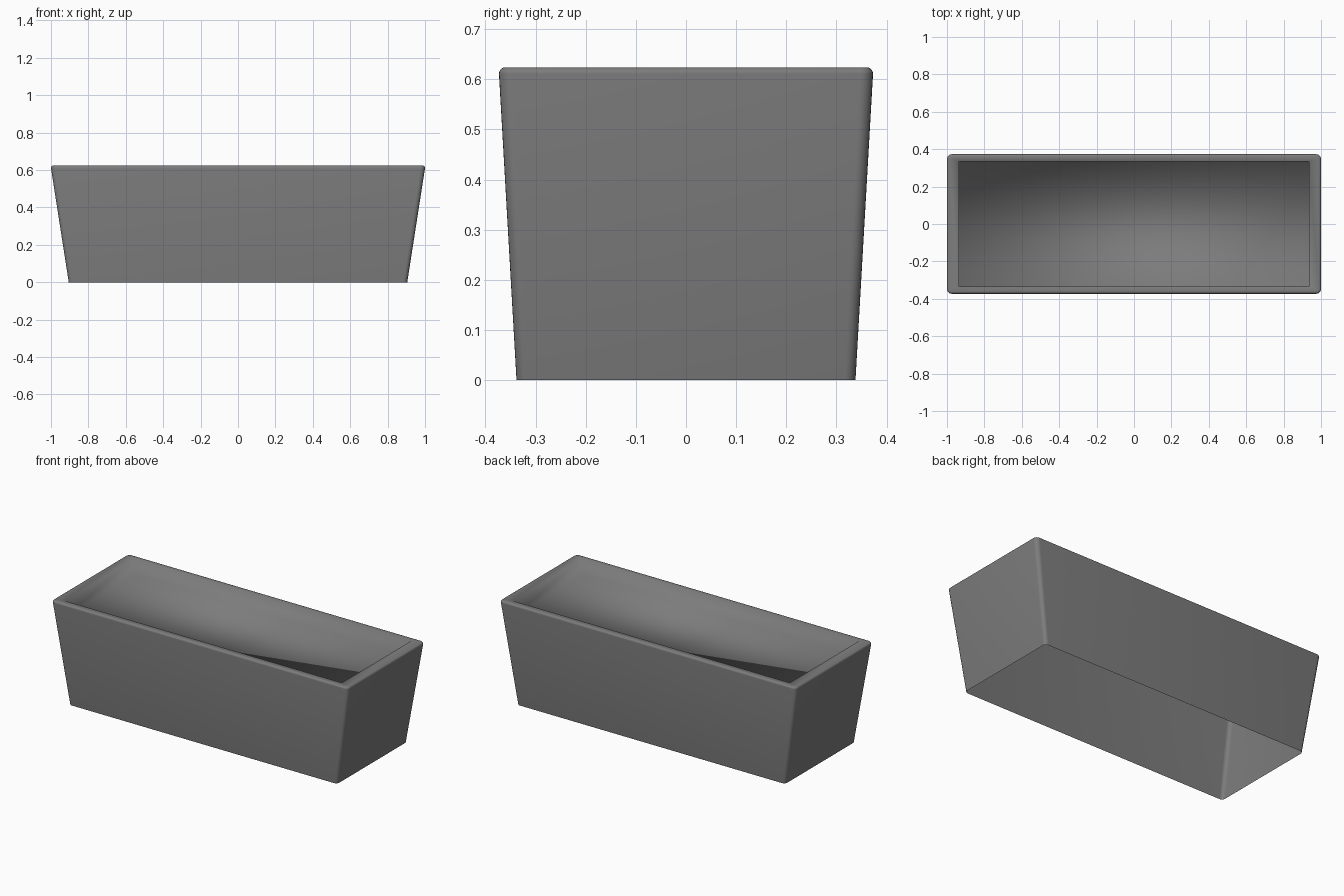
import bpy, bmesh, math

if "Cube" in bpy.data.objects:
    bpy.data.objects.remove(bpy.data.objects["Cube"])

grey = bpy.data.materials.new("dark_grey")
grey.diffuse_color = (0.2, 0.2, 0.2, 1)
grey.use_nodes = True
grey.node_tree.nodes["Principled BSDF"].inputs["Base Color"].default_value = grey.diffuse_color


def rounded_ring(bm, hx, hy, z, r, segs=6):
    """Rounded rectangle of vertices with half sizes hx, hy."""
    ring = []
    for i, (sx, sy) in enumerate([(1, 1), (-1, 1), (-1, -1), (1, -1)]):
        for k in range(segs + 1):
            a = math.pi / 2 * (i + k / segs)
            ring.append(bm.verts.new((sx * (hx - r) + r * math.cos(a),
                                      sy * (hy - r) + r * math.sin(a), z)))
    return ring


TOP, RIM_X, RIM_Y, DEPTH = 0.624, 0.935, 0.335, 0.10

# Tapered outer shell, open underneath, with a rounded rim
bm = bmesh.new()
profile = [(0.905, 0.338, 0.0, 0.022)]
R = 0.013
for k in range(6):
    a = math.pi / 2 * k / 5
    d = R * (1 - math.cos(a))
    profile.append((1.0 - d, 0.373 - d, TOP - R + R * math.sin(a), 0.026 - d))
# Inner edge of the rim and the sunken flat floor
profile += [(RIM_X, RIM_Y, TOP, 0), (RIM_X, RIM_Y, TOP - DEPTH, 0)]
rings = [rounded_ring(bm, *p) for p in profile]
for lo, hi in zip(rings, rings[1:]):
    n = len(lo)
    for i in range(n):
        j = (i + 1) % n
        bm.faces.new((lo[i], lo[j], hi[j], hi[i]))
bmesh.ops.remove_doubles(bm, verts=bm.verts, dist=1e-5)
floor = [v for v in bm.verts if abs(v.co.z - (TOP - DEPTH)) < 1e-4]
floor.sort(key=lambda v: math.atan2(v.co.y, v.co.x))
bm.faces.new(floor)

# One continuous soft-shaded surface
for f in bm.faces:
    f.smooth = True
mesh = bpy.data.meshes.new("planter_tub")
bm.to_mesh(mesh)
bm.free()
mesh.materials.append(grey)
tub = bpy.data.objects.new("planter_tub", mesh)
bpy.context.collection.objects.link(tub)
